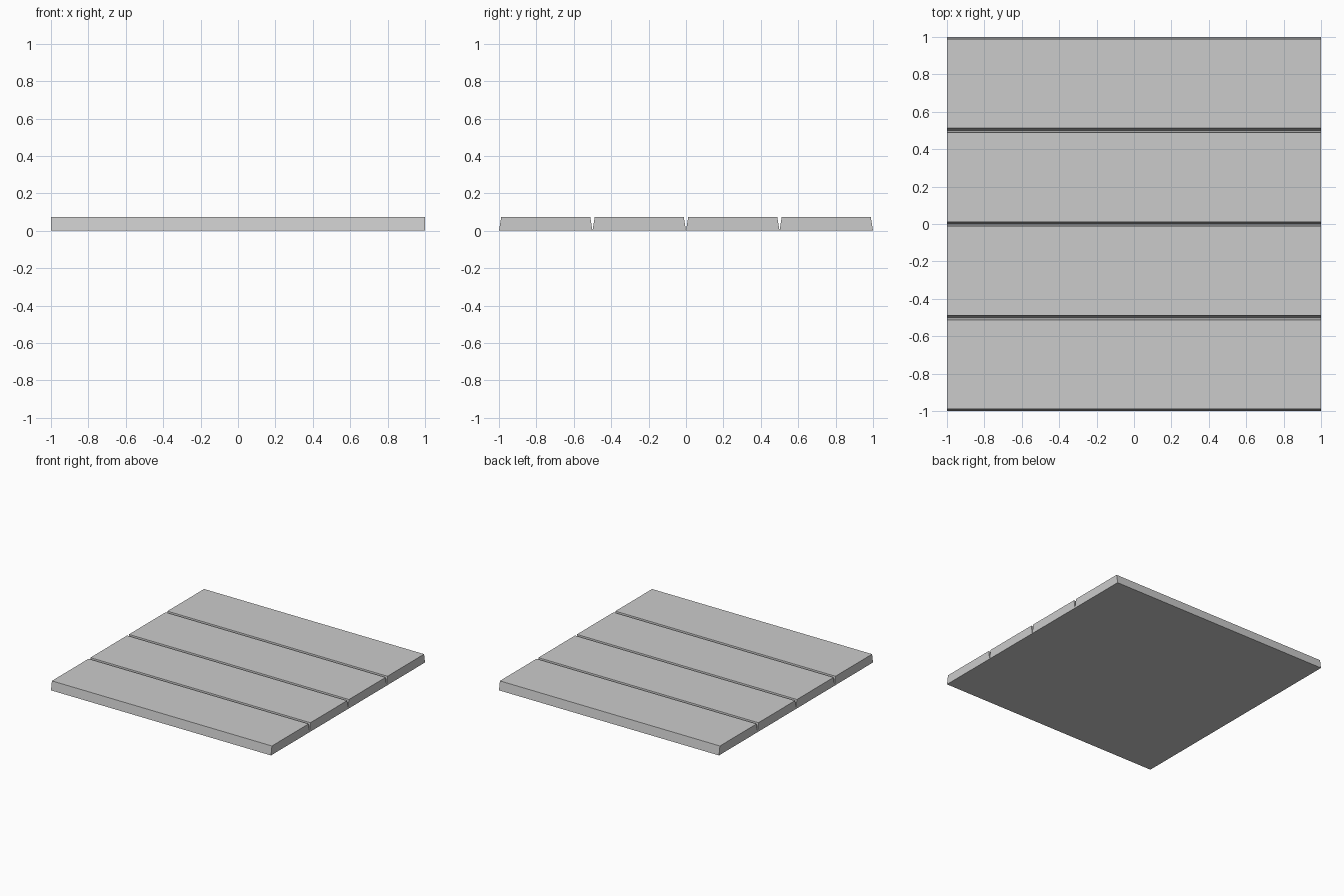
import bpy, bmesh

if "Cube" in bpy.data.objects:
    bpy.data.objects.remove(bpy.data.objects["Cube"])

LENGTH, WIDTH, HEIGHT, BEVEL = 2.0, 0.5, 0.073, 0.012


def plank(name, y):
    # Box tapered along its long sides
    bm = bmesh.new()
    bmesh.ops.create_cube(bm, size=1.0)
    for v in bm.verts:
        top = v.co.z > 0
        side = 1 if v.co.y > 0 else -1
        v.co.x *= LENGTH
        v.co.y = side * (WIDTH / 2 - (BEVEL if top else 0))
        v.co.z = HEIGHT if top else 0
    mesh = bpy.data.meshes.new(name)
    bm.to_mesh(mesh)
    bm.free()
    obj = bpy.data.objects.new(name, mesh)
    obj.location.y = y
    bpy.context.collection.objects.link(obj)


# Four planks side by side, touching at the base
for i in range(4):
    plank(f"floor_plank_{i + 1}", (i - 1.5) * WIDTH)
